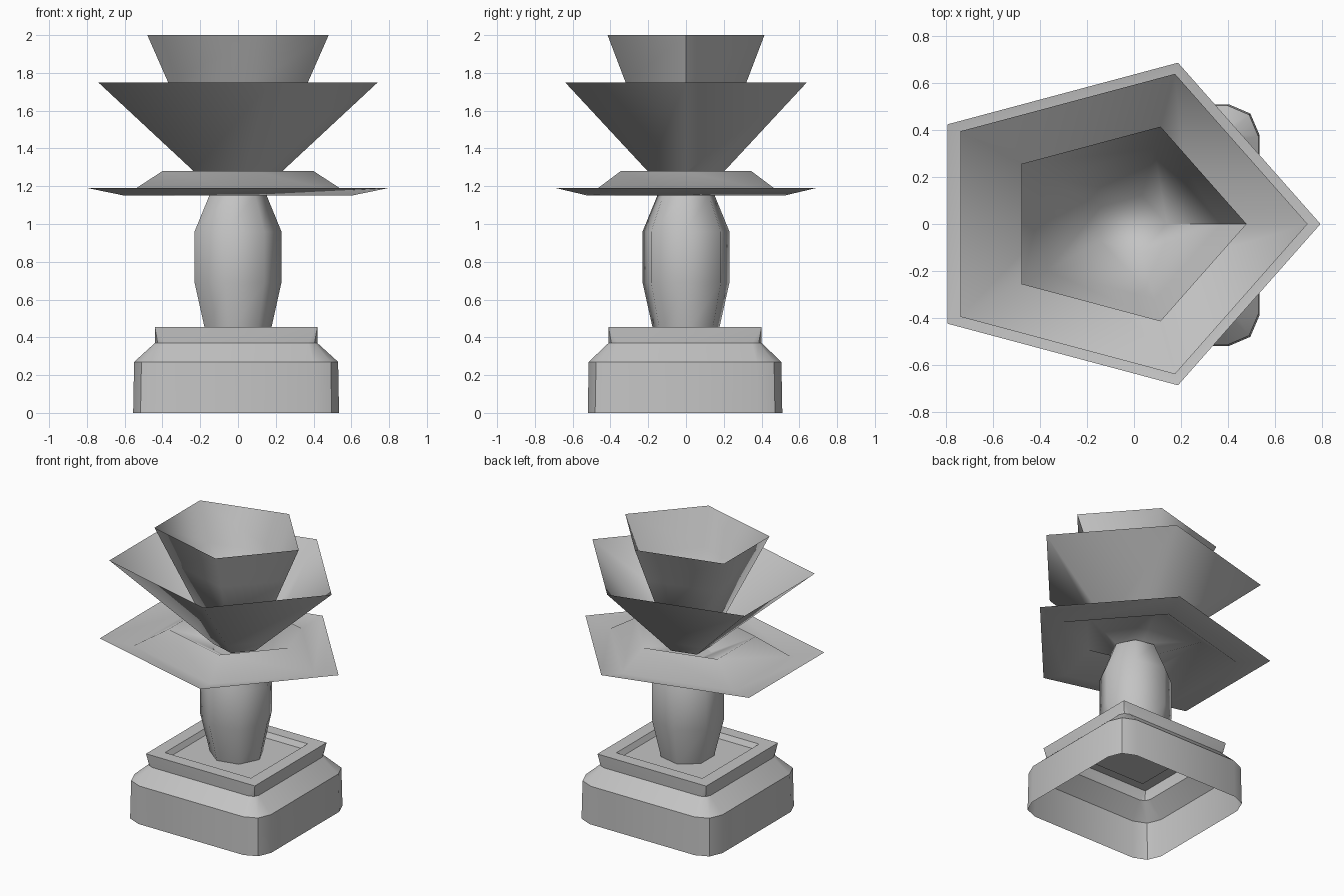
import bpy, bmesh, math

cube = bpy.data.objects.get("Cube")
if cube:
    bpy.data.objects.remove(cube, do_unlink=True)

stone = bpy.data.materials.new("grey stone")
stone.use_nodes = True
grey = (0.55, 0.55, 0.55, 1)
stone.diffuse_color = grey
stone.node_tree.nodes["Principled BSDF"].inputs["Base Color"].default_value = grey


def ngon(sides, half_x, half_y, z):
    """Ring of a regular polygon stretched to fit a centred box, one corner at +x."""
    pts = [(math.cos(math.tau * i / sides), math.sin(math.tau * i / sides))
           for i in range(sides)]
    xs, ys = zip(*pts)
    mid, span = (max(xs) + min(xs)) / 2, (max(xs) - min(xs)) / 2
    return [((x - mid) / span * half_x, y / max(ys) * half_y, z) for x, y in pts]


def rounded_box(half_x, half_y, cut, z):
    """Ring of a rectangle with three points on each corner."""
    corner = [(0, cut), (cut * 0.3, cut * 0.3), (cut, 0)]
    ring = []
    for sx, sy in ((1, 1), (-1, 1), (-1, -1), (1, -1)):
        pts = [(sx * (half_x - a), sy * (half_y - b), z) for a, b in corner]
        ring += pts if sx * sy > 0 else pts[::-1]
    return [(x - 0.01, y - 0.005, z) for x, y, z in ring]


def loft(name, rings, angle, cap_end=False, cap_start=False):
    """Skin a stack of rings into one sheet."""
    bm = bmesh.new()
    loops = [[bm.verts.new(p) for p in ring] for ring in rings]
    n = len(loops[0])
    for low, high in zip(loops, loops[1:]):
        for i in range(n):
            j = (i + 1) % n
            bm.faces.new((low[i], low[j], high[j], high[i]))
    if cap_start:
        bm.faces.new(loops[0][::-1])
    if cap_end:
        bm.faces.new(loops[-1])
    bmesh.ops.remove_doubles(bm, verts=bm.verts, dist=0.0001)
    mesh = bpy.data.meshes.new(name)
    bm.to_mesh(mesh)
    bm.free()
    mesh.materials.append(stone)
    obj = bpy.data.objects.new(name, mesh)
    bpy.context.collection.objects.link(obj)
    bpy.ops.object.select_all(action="DESELECT")
    obj.select_set(True)
    bpy.context.view_layer.objects.active = obj
    bpy.ops.object.shade_smooth_by_angle(angle=math.radians(angle))


# Hollow plinth: rounded body, sloped shoulder, square tray with a sunken floor
loft("plinth", [
    rounded_box(0.545, 0.515, 0.13, 0),
    rounded_box(0.54, 0.51, 0.13, 0.27),
    rounded_box(0.43, 0.405, 0.05, 0.37),
    rounded_box(0.43, 0.405, 0, 0.455),
    rounded_box(0.34, 0.32, 0, 0.455),
    rounded_box(0.32, 0.30, 0, 0.42),
], 35)
loft("tray_floor", [rounded_box(0.32, 0.30, 0, 0.42)[1::3],
                    rounded_box(0.27, 0.25, 0, 0.42)[1::3]], 35, cap_end=True)

# Seven-sided stem
stem = [(0.17, 0.42), (0.23, 0.69), (0.23, 0.96), (0.15, 1.155)]
loft("stem", [ngon(7, w, w, z) for w, z in stem], 60, True, True)

# Five-sided petal tiers, each running from the centre outwards
tiers = {
    "lower_leaf": [(0.14, 1.15), (0.4, 1.28), (0.6, 1.15), (0.795, 1.19)],
    "middle_cup": [(0.14, 1.19), (0.235, 1.28), (0.74, 1.75)],
    "upper_cup": [(0.14, 1.23), (0.37, 1.75), (0.48, 2.0)],
}
for name, profile in tiers.items():
    loft(name, [ngon(5, w, w * 0.865, z) for w, z in profile], 75,
         cap_start=(name == "upper_cup"))
